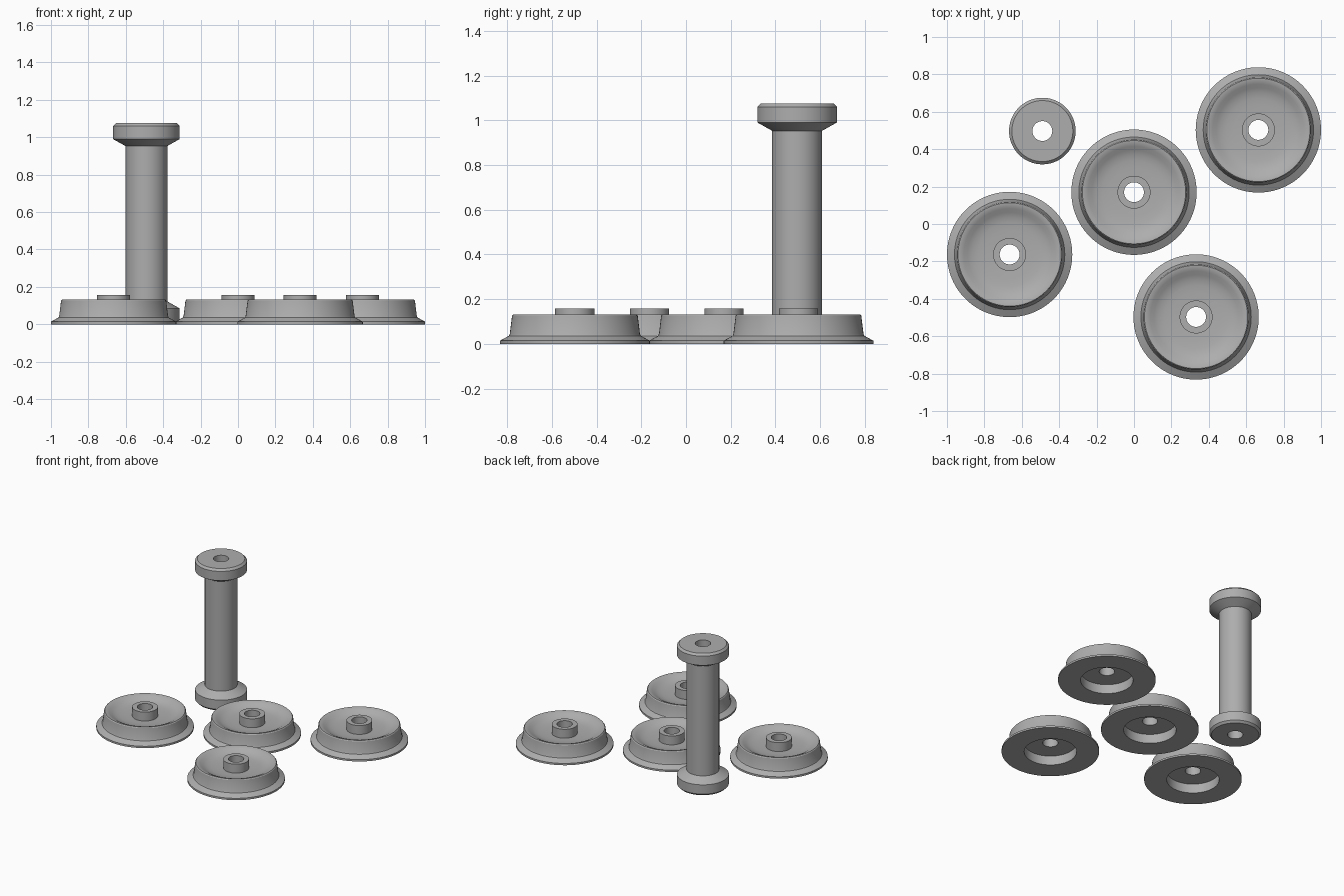
import bpy, math

if "Cube" in bpy.data.objects:
    bpy.data.objects.remove(bpy.data.objects["Cube"])

metal = bpy.data.materials.new("plain_grey")
metal.diffuse_color = (0.42, 0.42, 0.42, 1)
metal.use_nodes = True
metal.node_tree.nodes["Principled BSDF"].inputs["Base Color"].default_value = metal.diffuse_color


def lathe(name, profile, location, segments=96):
    """Revolve a closed (radius, height) profile into a ring-shaped solid."""
    n = len(profile)
    verts = [(r * math.cos(a), r * math.sin(a), z)
             for a in (2 * math.pi * i / segments for i in range(segments))
             for r, z in profile]
    faces = [(i * n + j, ((i + 1) % segments) * n + j,
              ((i + 1) % segments) * n + (j + 1) % n, i * n + (j + 1) % n)
             for i in range(segments) for j in range(n)]
    mesh = bpy.data.meshes.new(name)
    mesh.from_pydata(verts, [], faces)
    mesh.materials.append(metal)
    obj = bpy.data.objects.new(name, mesh)
    obj.location = location
    bpy.context.collection.objects.link(obj)
    bpy.ops.object.select_all(action='DESELECT')
    obj.select_set(True)
    bpy.context.view_layer.objects.active = obj
    bpy.ops.object.shade_smooth_by_angle(angle=math.radians(25))
    return obj


# Flanged wheel: recess underneath, flange, tapered tread, dished face, hub, bore
wheel_profile = [
    (0.053, 0.07), (0.18, 0.07), (0.18, 0.0), (0.335, 0.0), (0.335, 0.014),
    (0.295, 0.036), (0.291, 0.045), (0.281, 0.126), (0.276, 0.132),
    (0.265, 0.131), (0.245, 0.123), (0.225, 0.111), (0.20, 0.101),
    (0.17, 0.095), (0.13, 0.092), (0.088, 0.09), (0.088, 0.157),
    (0.053, 0.157),
]
wheel_spots = [(-0.665, -0.163), (0, 0.17), (0.665, 0.503), (0.332, -0.497)]
for i, (x, y) in enumerate(wheel_spots):
    lathe(f"wheel_{i + 1}", wheel_profile, (x, y, 0))

# Axle spool: lower half profile mirrored to make the upper end
H = 1.075
half = [(0.053, 0.0), (0.163, 0.0), (0.178, 0.015), (0.178, 0.085), (0.112, 0.122)]
spool_profile = half + [(r, H - z) for r, z in reversed(half)]
lathe("axle_spool", spool_profile, (-0.49, 0.497, 0))
